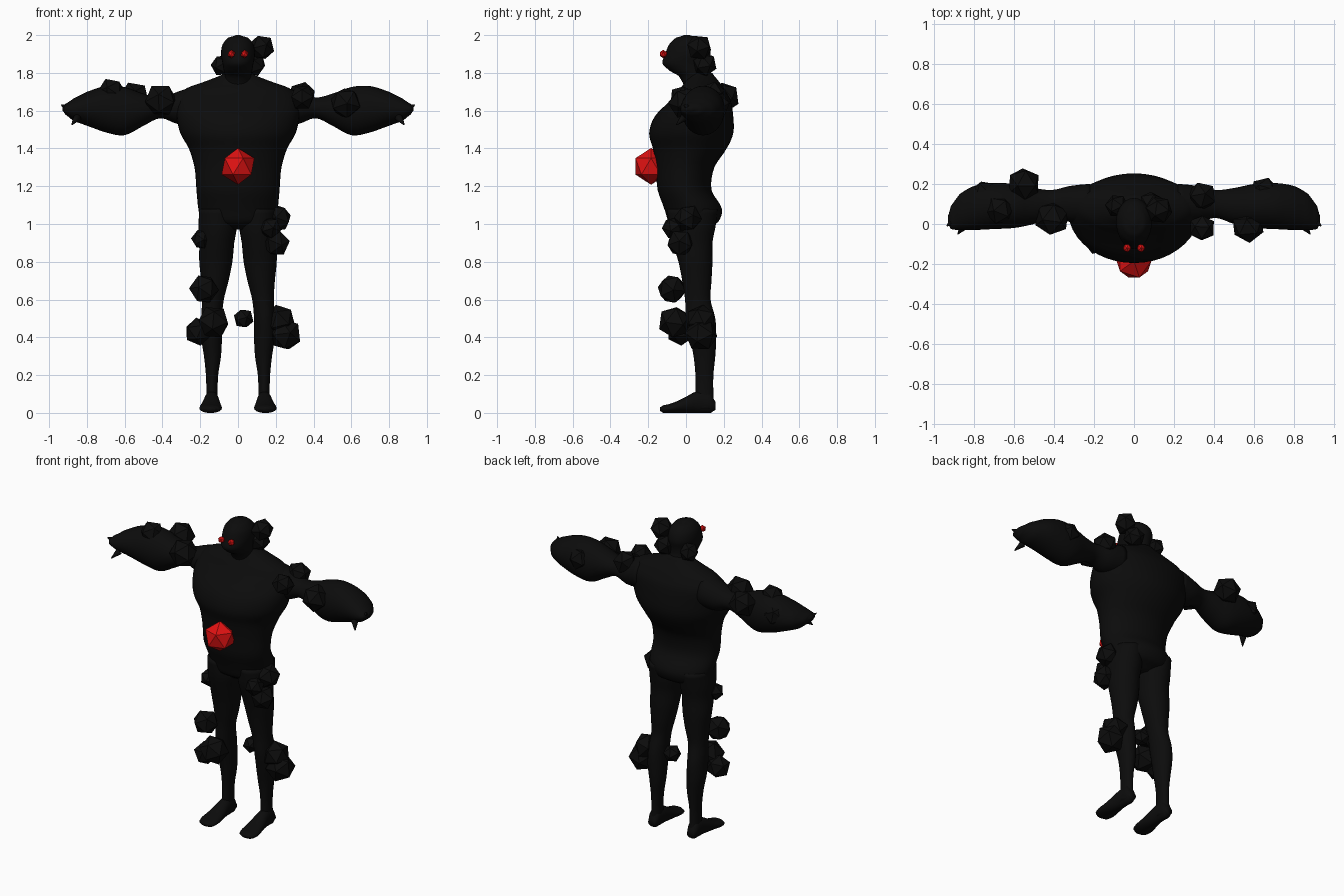
import bpy, bmesh, math, random
from mathutils import Vector, Euler

random.seed(4)


def material(name, rgb):
    m = bpy.data.materials.new(name)
    m.diffuse_color = (*rgb, 1)
    return m


BLACK = material("charcoal black", (0.0035, 0.0035, 0.0035))
RED = material("glowing red", (0.75, 0.006, 0.006))


def finish(name, bm, mat, smooth):
    bmesh.ops.recalc_face_normals(bm, faces=bm.faces)
    me = bpy.data.meshes.new(name)
    bm.to_mesh(me)
    bm.free()
    me.materials.append(mat)
    for p in me.polygons:
        p.use_smooth = smooth
    ob = bpy.data.objects.new(name, me)
    bpy.context.collection.objects.link(ob)
    return ob


def spline(a, b, c, d, t):
    m0, m1 = (c - a) / 2, (d - b) / 2
    return (b * (2*t**3 - 3*t*t + 1) + m0 * (t**3 - 2*t*t + t)
            + c * (3*t*t - 2*t**3) + m1 * (t**3 - t*t))


def loft(name, stations, axis, side=1, n=28, steps=4):
    """Smooth tube; each station is (position, u_min, u_max, v_min, v_max)."""
    rows = []
    last = len(stations) - 1
    for i in range(last):
        q = [stations[max(0, min(last, i + k))] for k in (-1, 0, 1, 2)]
        for s in range(steps):
            t = s / steps
            row = [spline(*(r[j] for r in q), t) for j in range(5)]
            row[0] = q[1][0] + (q[2][0] - q[1][0]) * t
            rows.append(row)
    rows.append(stations[-1])
    bm = bmesh.new()
    rings = []
    for p, u0, u1, v0, v1 in rows:
        ring = []
        for k in range(n):
            a = 2 * math.pi * k / n
            u = (u0 + u1) / 2 + (u1 - u0) / 2 * math.cos(a)
            v = (v0 + v1) / 2 + (v1 - v0) / 2 * math.sin(a)
            x, y, z = {'x': (p, u, v), 'y': (u, p, v), 'z': (u, v, p)}[axis]
            ring.append(bm.verts.new((x * side, y, z)))
        rings.append(ring)
    for a, b in zip(rings, rings[1:]):
        for k in range(n):
            bm.faces.new((a[k], a[(k + 1) % n], b[(k + 1) % n], b[k]))
    bm.faces.new(rings[0])
    bm.faces.new(rings[-1])
    return finish(name, bm, BLACK, True)


def crystal(name, pos, r, mat, tumble=False):
    bm = bmesh.new()
    bmesh.ops.create_icosphere(bm, subdivisions=1, radius=r)
    rot = Euler([random.uniform(0, 3) for _ in range(3)]) if tumble else Euler()
    for v in bm.verts:
        v.co = rot.to_matrix() @ v.co + Vector(pos)
    return finish(name, bm, mat, False)


# Torso: pelvis, waist, broad chest, sloping shoulders
def sym(z, w, y0, y1):
    return (z, -w, w, y0, y1)


loft("torso", [
    sym(0.97, 0.10, -0.03, 0.10), sym(1.01, 0.19, -0.09, 0.17),
    sym(1.08, 0.21, -0.115, 0.19), sym(1.18, 0.22, -0.15, 0.135),
    sym(1.30, 0.23, -0.16, 0.15), sym(1.40, 0.26, -0.175, 0.215),
    sym(1.48, 0.305, -0.195, 0.25), sym(1.57, 0.325, -0.165, 0.25),
    sym(1.66, 0.325, -0.08, 0.235), sym(1.72, 0.27, -0.03, 0.20),
    sym(1.76, 0.16, 0.00, 0.17), sym(1.80, 0.07, 0.02, 0.14)], 'z', n=40)

# Head with neck and jutting jaw
loft("head", [
    sym(1.73, 0.075, -0.01, 0.14), sym(1.785, 0.07, -0.04, 0.13),
    sym(1.81, 0.075, -0.085, 0.12), sym(1.85, 0.082, -0.125, 0.12),
    sym(1.90, 0.09, -0.11, 0.13), sym(1.95, 0.082, -0.09, 0.115),
    sym(1.985, 0.055, -0.055, 0.075), sym(2.0, 0.012, -0.012, 0.02)], 'z')

for side, label in ((-1, "left"), (1, "right")):
    # Arm with swollen forearm and mitten hand
    loft(label + "_arm", [
        (0.22, 0.00, 0.20, 1.53, 1.73), (0.32, 0.01, 0.19, 1.53, 1.70),
        (0.41, 0.03, 0.17, 1.56, 1.67), (0.50, 0.00, 0.18, 1.52, 1.69),
        (0.60, -0.02, 0.20, 1.47, 1.725), (0.70, -0.025, 0.205, 1.485, 1.73),
        (0.80, -0.03, 0.19, 1.52, 1.70), (0.87, -0.03, 0.15, 1.545, 1.665),
        (0.915, -0.025, 0.09, 1.58, 1.635), (0.93, 0.00, 0.04, 1.60, 1.62)],
        'x', side)
    # Leg from hip to ankle
    loft(label + "_leg", [
        (1.08, 0.02, 0.205, -0.10, 0.17), (0.98, 0.008, 0.21, -0.09, 0.155),
        (0.90, 0.02, 0.205, -0.07, 0.14), (0.80, 0.03, 0.205, -0.04, 0.14),
        (0.70, 0.05, 0.195, -0.02, 0.135), (0.60, 0.075, 0.19, -0.005, 0.13),
        (0.50, 0.085, 0.195, 0.00, 0.155), (0.40, 0.085, 0.195, 0.02, 0.16),
        (0.30, 0.09, 0.18, 0.04, 0.155), (0.20, 0.105, 0.17, 0.05, 0.145),
        (0.10, 0.108, 0.168, 0.05, 0.145), (0.02, 0.105, 0.175, 0.05, 0.15)],
        'z', side)
    # Foot from heel to toes
    loft(label + "_foot", [
        (0.155, 0.115, 0.165, 0.015, 0.06), (0.13, 0.105, 0.175, 0.0, 0.11),
        (0.06, 0.10, 0.18, 0.0, 0.115), (-0.02, 0.09, 0.195, 0.0, 0.075),
        (-0.08, 0.085, 0.205, 0.0, 0.05), (-0.12, 0.095, 0.195, 0.0, 0.04),
        (-0.138, 0.12, 0.17, 0.01, 0.03)], 'y', side, n=20)
    # Claws on the hand
    for i, (base, tip) in enumerate((
            ((0.85, -0.01, 1.565), (0.88, -0.05, 1.525)),
            ((0.90, 0.02, 1.61), (0.935, -0.01, 1.63)))):
        b, t = Vector(base), Vector(tip)
        b.x *= side
        t.x *= side
        bm = bmesh.new()
        bmesh.ops.create_cone(bm, cap_ends=True, segments=8, radius1=0.022,
                              radius2=0.003, depth=(t - b).length)
        q = (t - b).to_track_quat('Z', 'Y')
        for v in bm.verts:
            v.co = q @ v.co + (b + t) / 2
        finish(f"{label}_claw_{i}", bm, BLACK, True)

# Rock growths scattered over the body
rocks = {
    "head_rock": [(0.125, 0.07, 1.935, 0.07), (-0.085, 0.09, 1.84, 0.06),
                  (0.085, 0.10, 1.845, 0.065)],
    "arm_rock": [(-0.67, 0.07, 1.70, 0.075), (-0.41, 0.03, 1.655, 0.09),
                 (-0.55, 0.20, 1.67, 0.085), (-0.75, 0.15, 1.63, 0.07),
                 (0.34, 0.14, 1.68, 0.075), (0.34, -0.02, 1.67, 0.068),
                 (0.57, -0.01, 1.64, 0.085), (0.65, 0.16, 1.63, 0.075)],
    "thigh_rock": [(0.21, 0.01, 1.03, 0.075), (0.20, -0.03, 0.90, 0.075),
                   (0.17, -0.07, 0.98, 0.06), (-0.195, -0.02, 0.92, 0.055),
                   (-0.18, -0.075, 0.655, 0.08)],
    "shin_rock": [(-0.21, -0.03, 0.43, 0.075), (-0.13, -0.06, 0.48, 0.09),
                  (0.25, 0.08, 0.415, 0.09), (0.22, 0.08, 0.49, 0.085),
                  (0.03, 0.10, 0.50, 0.055)],
}
for name, spots in rocks.items():
    for i, (x, y, z, r) in enumerate(spots):
        crystal(f"{name}_{i}", (x, y, z), r, BLACK, True)

# Red belly crystal and eyes
crystal("belly_crystal", (0, -0.185, 1.305), 0.097, RED)
for s in (-1, 1):
    crystal("eye", (s * 0.035, -0.12, 1.90), 0.022, RED)
